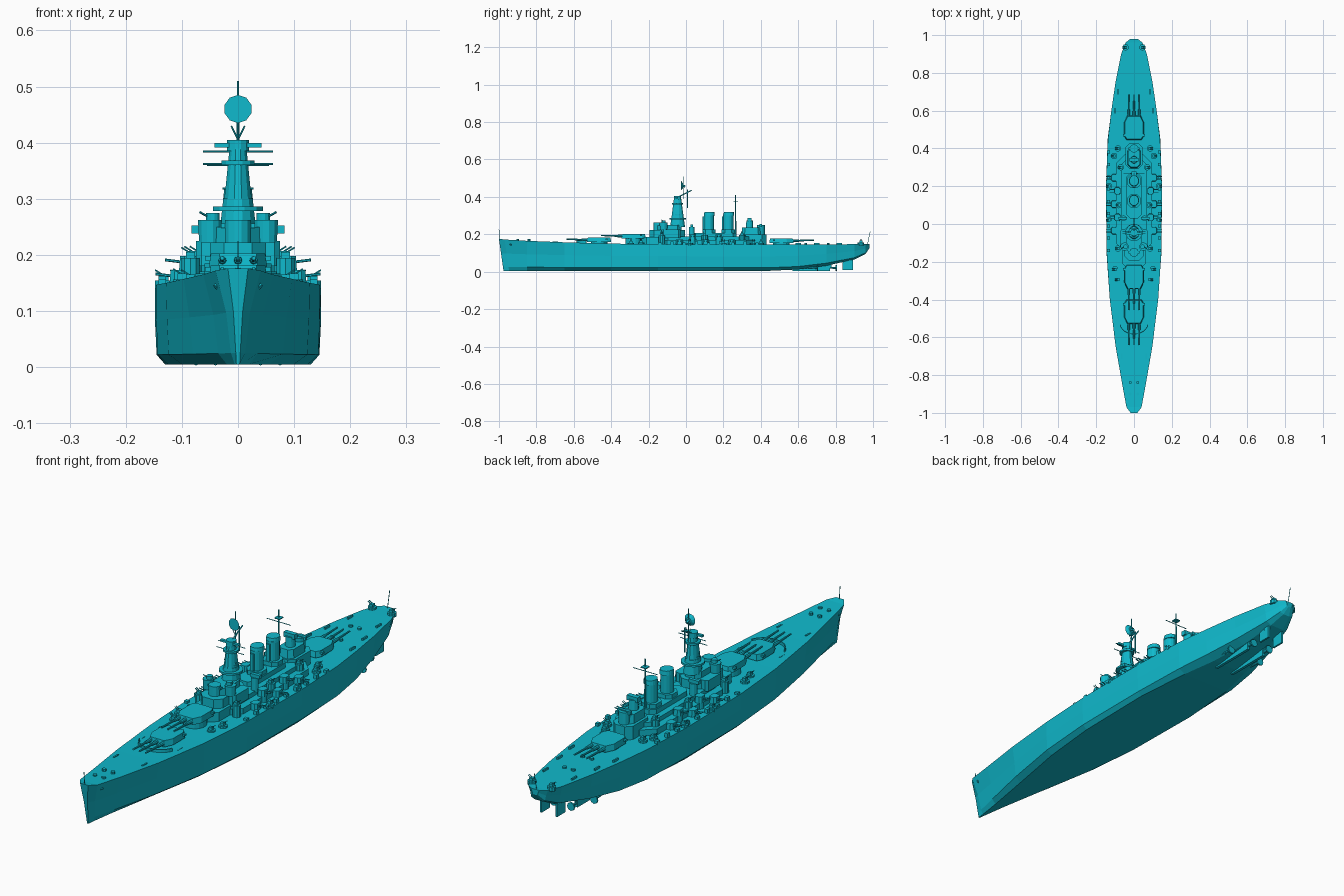
import bpy
import bmesh
from math import cos, sin, pi
from mathutils import Matrix, Vector

default_cube = bpy.data.objects.get("Cube")
if default_cube:
    bpy.data.objects.remove(default_cube)

paint = bpy.data.materials.new("cyan_paint")
paint.use_nodes = True
paint.diffuse_color = (.005, .49, .61, 1)
paint.node_tree.nodes["Principled BSDF"].inputs["Base Color"].default_value = paint.diffuse_color


class Part:
    """Collects simple solids into one named object, optionally mirrored across the centreline."""

    def __init__(self, name, mirrored=False):
        self.name, self.mirrored = name, mirrored
        self.bm = bmesh.new()

    def __enter__(self):
        return self

    def __exit__(self, *error):
        bm = self.bm
        if self.mirrored:
            copy = bmesh.ops.duplicate(bm, geom=bm.verts[:] + bm.edges[:] + bm.faces[:])
            for item in copy["geom"]:
                if isinstance(item, bmesh.types.BMVert):
                    item.co.x = -item.co.x
        bmesh.ops.recalc_face_normals(bm, faces=bm.faces[:])
        mesh = bpy.data.meshes.new(self.name)
        bm.to_mesh(mesh)
        bm.free()
        mesh.materials.append(paint)
        bpy.context.collection.objects.link(bpy.data.objects.new(self.name, mesh))

    def loft(self, rings):
        rows = [[self.bm.verts.new(point) for point in ring] for ring in rings]
        for low, high in zip(rows, rows[1:]):
            for i in range(len(low)):
                j = (i + 1) % len(low)
                self.bm.faces.new((low[i], low[j], high[j], high[i]))
        self.bm.faces.new(rows[0])
        self.bm.faces.new(rows[-1])

    def prism(self, outline, bottom, top, taper=1):
        mid = sum((Vector(p) for p in outline), Vector((0, 0))) / len(outline)
        upper = [mid + (Vector(p) - mid) * taper for p in outline]
        self.loft([[(x, y, bottom) for x, y in outline], [(x, y, top) for x, y in upper]])

    def box(self, x, y, width, length, bottom, top, taper=1):
        w, d = width / 2, length / 2
        self.prism([(x - w, y - d), (x + w, y - d), (x + w, y + d), (x - w, y + d)], bottom, top, taper)

    def house(self, x, y, width, length, bottom, top, taper=1):
        # box with chamfered corners
        w, d = width / 2, length / 2
        c = min(w, d) * .5
        corners = [(w - c, -d), (w, c - d), (w, d - c), (w - c, d),
                   (c - w, d), (-w, d - c), (-w, c - d), (c - w, -d)]
        self.prism([(x + a, y + b) for a, b in corners], bottom, top, taper)

    def drum(self, x, y, radius, bottom, top, taper=1, stretch=1, sides=12):
        angles = [2 * pi * (i + .5) / sides for i in range(sides)]
        self.prism([(x + radius * cos(a), y + radius * stretch * sin(a)) for a in angles], bottom, top, taper)

    def rod(self, start, end, radius, sides=6, taper=1):
        a, b = Vector(start), Vector(end)
        turn = (b - a).to_track_quat('Z', 'Y').to_matrix().to_4x4()
        place = Matrix.Translation((a + b) / 2) @ turn
        bmesh.ops.create_cone(self.bm, cap_ends=True, segments=sides, radius1=radius,
                              radius2=radius * taper, depth=(b - a).length, matrix=place)


# Hull stations: y, deck half width, deck z, side half width, bottom half width, keel z
stations = [
    (-1, .018, .176, .004, .003, .005),
    (-.97, .04, .172, .013, .006, .005),
    (-.85, .062, .165, .036, .02, .005),
    (-.65, .097, .157, .082, .055, .005),
    (-.4, .128, .15, .126, .1, .005),
    (-.15, .145, .147, .146, .125, .005),
    (.2, .148, .145, .148, .13, .005),
    (.45, .138, .145, .14, .11, .005),
    (.6, .12, .145, .12, .08, .012),
    (.75, .098, .146, .09, .05, .032),
    (.9, .068, .147, .055, .03, .065),
    (.96, .045, .147, .032, .015, .095),
    (.98, .02, .148, .012, .005, .125),
]
with Part("hull") as hull:
    rings = []
    for y, deck, top, side, floor, keel in stations:
        rake = .025 if y < -.9 else 0
        low, mid = keel + (top - keel) * .12, keel + (top - keel) * .55
        half = [(floor, keel), (side * .98, low), (side * .7 + deck * .3, mid), (deck, top)]
        ring = half + [(-x, z) for x, z in reversed(half)]
        rings.append([(x, y + rake * (1 - z / top), z) for x, z in ring])
    hull.loft(rings)

# Underwater gear at the stern
with Part("rudders_and_shafts", mirrored=True) as gear:
    gear.box(.035, .865, .008, .055, .01, .062)
    gear.rod((.035, .865, .05), (.035, .865, .09), .005)
    for x, front, back in ((.04, .58, .8), (.075, .55, .7)):
        gear.rod((x, front, .03), (x, back, .02), .005)
        gear.rod((x, back, .02), (x, back + .006, .02), .017, 8)
        gear.box(x, back - .03, .005, .015, .02, .06)
with Part("skegs", mirrored=True) as skegs:
    skegs.box(.04, .67, .012, .2, .005, .05)


# Main gun turrets: position, deck height below the gunhouse, facing
def main_turret(name, y, base, facing):
    with Part(name) as turret:
        turret.drum(0, y, .045, .14, base, sides=16)
        front, back = y + facing * .065, y - facing * .065
        outline = [(-.035, front), (.035, front), (.052, y + facing * .03), (.052, y - facing * .045),
                   (.04, back), (-.04, back), (-.052, y - facing * .045), (-.052, y + facing * .03)]
        turret.prism(outline, base, base + .024, .93)
        turret.box(0, y - facing * .04, .118, .012, base + .012, base + .02)
        for x in (-.028, 0, .028):
            turret.rod((x, front - facing * .02, base + .012), (x, front + facing * .03, base + .013), .008, 8, .8)
            turret.rod((x, front, base + .012), (x, front + facing * .11, base + .016), .005, 8, .7)


main_turret("forward_turret", -.465, .158, -1)
main_turret("raised_turret", -.28, .178, -1)
main_turret("aft_turret", .51, .153, 1)

# Stepped deckhouses
with Part("deckhouse") as house:
    house.house(0, .11, .19, .52, .14, .17)
    house.house(0, -.17, .12, .14, .14, .185)
    house.house(0, .11, .13, .48, .17, .188)
    house.house(0, .36, .09, .14, .14, .2)
    house.house(0, .15, .08, .24, .18, .208)

# Bridge and fire control tower
with Part("bridge_tower") as tower:
    tower.house(0, -.1, .1, .19, .18, .222)
    tower.house(0, -.09, .08, .13, .22, .25)
    tower.drum(0, -.15, .024, .22, .262)
    tower.box(0, -.15, .06, .01, .248, .256)
    tower.drum(0, -.045, .034, .24, .3, .8, 1.2)
    tower.drum(0, -.045, .026, .29, .39, .6, 1.3)
    for z, radius in ((.278, .046), (.3, .026), (.36, .03)):
        tower.drum(0, -.045, radius, z, z + .008)
    tower.drum(0, -.045, .02, .385, .405)
    tower.box(0, -.05, .084, .012, .391, .399)
with Part("bridge_wings", mirrored=True) as wings:
    wings.house(.055, -.08, .04, .1, .18, .225)
    wings.drum(.05, -.12, .02, .222, .262, 1.1)
    wings.drum(.045, -.12, .012, .26, .275)
    wings.drum(.055, .03, .015, .18, .238)
    wings.box(.06, .03, .045, .014, .238, .252)
    wings.rod((.05, -.12, .266), (.068, -.13, .276), .002)

# Funnels with raked caps
for name, y in (("forward_funnel", .122), ("aft_funnel", .226)):
    with Part(name) as funnel:
        funnel.drum(0, y, .025, .19, .305, 1, 1.1, 16)
        funnel.drum(0, y + .003, .027, .3, .318, .92, 1.1, 16)
        funnel.house(0, y, .07, .07, .19, .225)
        funnel.box(0, y - .027, .014, .012, .2, .295)

# Masts, yards and radar
with Part("masts") as masts:
    masts.rod((0, -.015, .39), (0, -.015, .51), .002)
    masts.rod((0, .008, .34), (0, .008, .44), .003)
    masts.rod((0, -.04, .4), (0, .03, .435), .0025)
    masts.rod((0, .265, .19), (0, .265, .41), .0045, 8, .5)
    for y, z, reach in ((-.05, .362, .062), (-.04, .384, .062), (.265, .36, .055), (-.05, .318, .028)):
        masts.rod((-reach, y, z), (reach, y, z), .0017)
    masts.box(0, .265, .024, .024, .375, .379)
    masts.rod((0, -.995, .17), (0, -1, .225), .0013)
    masts.rod((0, .97, .145), (0, .985, .215), .0013)
    for x in (-.012, .012):
        masts.rod((0, -.015, .405), (x, -.015, .43), .0015)
with Part("radar_dish") as radar:
    radar.rod((0, -.026, .46), (0, -.016, .46), .025, 10, .5)
    radar.rod((0, -.016, .46), (0, -.004, .455), .006)

# Aft control station
with Part("aft_control") as aft:
    aft.house(0, .35, .07, .11, .19, .235, .9)
    aft.drum(0, .34, .02, .23, .275, .9)
    aft.box(0, .34, .05, .02, .268, .288)
    aft.drum(0, .4, .022, .19, .25)
    aft.box(0, .4, .06, .012, .24, .254)

# Twin secondary mounts along both sides
with Part("secondary_turrets", mirrored=True) as secondary:
    for i in range(5):
        y = -.035 + i * .07
        x, base = (.088, .172) if i % 2 else (.105, .147)
        secondary.drum(x, y, .016, .14, base)
        secondary.house(x, y, .034, .04, base, base + .026, .9)
        for offset in (-.007, .007):
            secondary.rod((x + .01, y + offset, base + .015), (x + .042, y + offset, base + .019), .0025)

# Anti-aircraft tubs: x, y, floor height
tubs = [(.132, .02, .145), (.132, .2, .145), (.085, -.295, .145), (.1, -.24, .147), (.105, .36, .145),
        (.085, .4, .145), (.045, .935, .147), (.085, -.13, .185), (.07, .3, .187), (.08, .1, .187)]
with Part("gun_tubs", mirrored=True) as guns:
    for x, y, z in tubs:
        guns.drum(x, y, .017, .14, z + .009, sides=10)
        guns.box(x, y, .016, .016, z + .009, z + .02)
        for offset in (-.004, .004):
            guns.rod((x, y + offset, z + .018), (x + .016, y + offset, z + .028), .0016, 5)

# Small guns, lockers and rafts along the deck edge
with Part("deck_fittings", mirrored=True) as fittings:
    for i in range(9):
        y = -.14 + i * .065
        fittings.box(.135, y, .014, .016, .14, .156 + .006 * (i % 2))
    for x, y in ((.05, -.8), (.065, -.7), (.085, -.5), (.1, .6), (.085, .7), (.065, .82)):
        fittings.box(x, y, .006, .03, .14, .162 if y < -.6 else .154)
    for y in (-.9, -.84, .64, .76):
        fittings.drum(.02, y, .008, .14, .174 if y < 0 else .153, sides=8)
    fittings.rod((.03, -.935, .15), (.04, -.94, .142), .006)

# Curved breakwater ahead of the guns
with Part("breakwater") as wall:
    points = [(.078 * sin(a), -.52 - .065 * cos(a)) for a in (i * pi / 14 for i in range(-6, 7))]
    for start, end in zip(points, points[1:]):
        normal = Vector((start[1] - end[1], end[0] - start[0])).normalized() * .004
        wall.prism([start, end, Vector(end) + normal, Vector(start) + normal], .145, .167)
